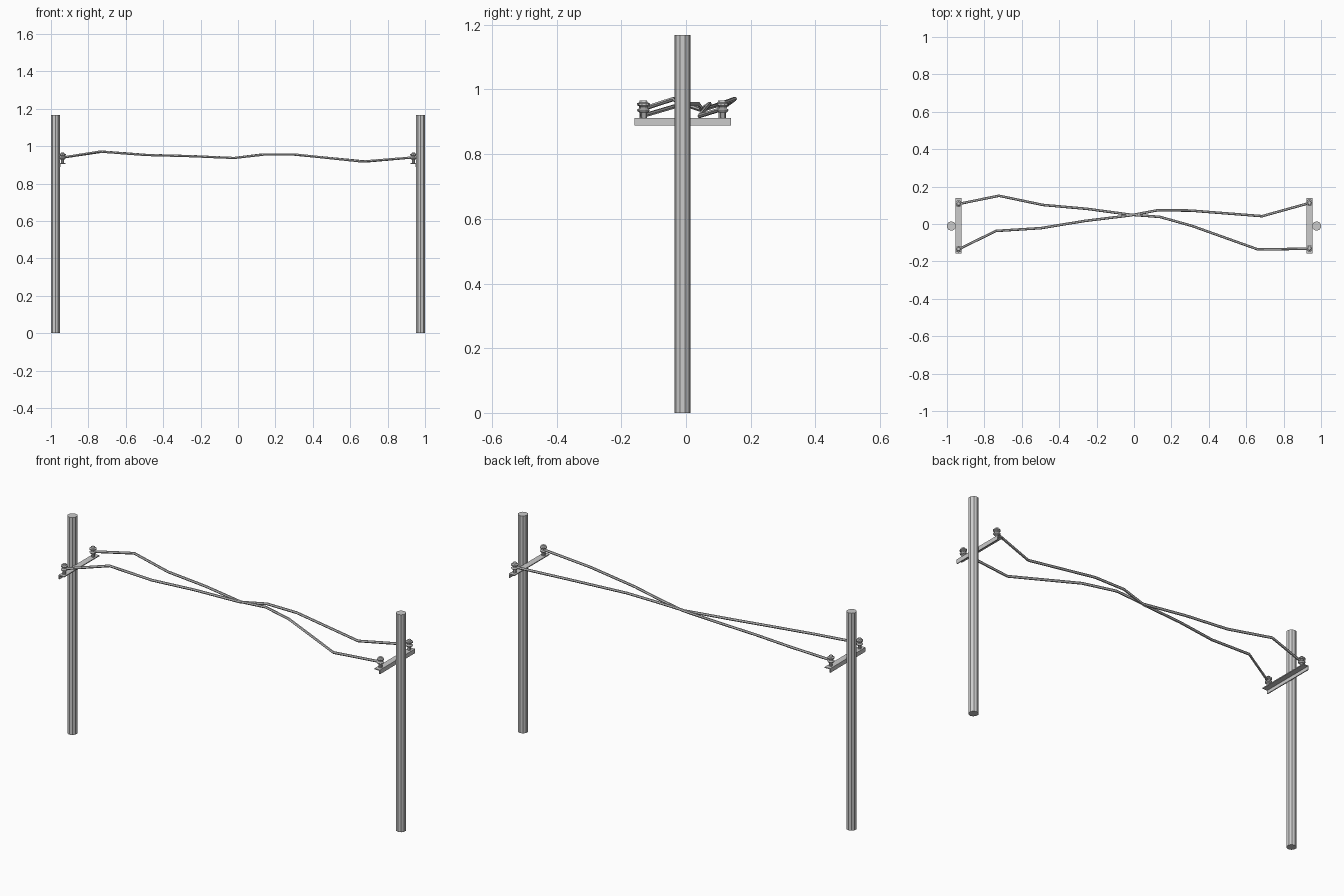
import bpy, bmesh
from math import cos, sin, tau

if "Cube" in bpy.data.objects:
    bpy.data.objects.remove(bpy.data.objects["Cube"])

ARM_X, ARM_Y, ARM_Z = 0.938, -0.010, 0.911


def make_object(name, bm):
    bmesh.ops.recalc_face_normals(bm, faces=bm.faces)
    mesh = bpy.data.meshes.new(name)
    bm.to_mesh(mesh)
    bm.free()
    ob = bpy.data.objects.new(name, mesh)
    bpy.context.collection.objects.link(ob)
    return ob


def lathe(name, profile, loc, sides):
    """Closed turned solid from (radius, height) pairs, a corner on +y."""
    bm = bmesh.new()
    rings = [[bm.verts.new((r * sin(tau * i / sides), r * cos(tau * i / sides), z))
              for i in range(sides)] for r, z in profile]
    for a, b in zip(rings, rings[1:]):
        for i in range(sides):
            j = (i + 1) % sides
            bm.faces.new((a[i], a[j], b[j], b[i]))
    bm.faces.new(rings[0][::-1])
    bm.faces.new(rings[-1])
    ob = make_object(name, bm)
    ob.location = loc
    return ob


def angle_iron(name, side):
    """L-section arm along y, upright leg against the pole."""
    t = 0.005
    inner, outer = 0.922, 0.955
    section = [(inner, 0), (outer, 0), (outer, -0.023), (outer - t, -0.023),
               (outer - t, -t), (inner, -t)]
    bm = bmesh.new()
    face = bm.faces.new([bm.verts.new((side * x, ARM_Y - 0.149, ARM_Z + z))
                         for x, z in section])
    new = bmesh.ops.extrude_face_region(bm, geom=[face])["geom"]
    bmesh.ops.translate(bm, vec=(0, 0.298, 0),
                        verts=[v for v in new if isinstance(v, bmesh.types.BMVert)])
    return make_object(name, bm)


def wire(name, points):
    cu = bpy.data.curves.new(name, 'CURVE')
    cu.dimensions = '3D'
    cu.bevel_depth = 0.0068
    cu.bevel_resolution = 1
    cu.use_fill_caps = True
    sp = cu.splines.new('POLY')
    sp.points.add(len(points) - 1)
    for p, co in zip(sp.points, points):
        p.co = (*co, 1)
    sp.use_smooth = False
    ob = bpy.data.objects.new(name, cu)
    ob.location = (0, -0.005, -0.003)
    bpy.context.collection.objects.link(ob)


# Stem, two skirts with a wire groove between, and a cap
insulator = [(0.009, -0.002), (0.009, 0.017), (0.015, 0.020), (0.018, 0.026),
             (0.011, 0.031), (0.011, 0.037), (0.018, 0.040), (0.018, 0.046),
             (0.011, 0.049), (0.009, 0.055)]

# Poles, cross arms and insulators at both ends
for label, side, ys in (("left", -1, (-0.134, 0.109)), ("right", 1, (-0.130, 0.114))):
    lathe(label + "_pole", [(0.025, 0), (0.025, 1.168)],
          (side * 0.9765, -0.011, 0), 10)
    angle_iron(label + "_cross_arm", side)
    for where, y in zip(("front", "back"), ys):
        lathe(f"{label}_{where}_insulator", insulator,
              (side * ARM_X, y, ARM_Z), 10)

# Two crossing wires
wire("wire_back_to_front", [
    (-0.94, 0.112, 0.942), (-0.722, 0.156, 0.974), (-0.487, 0.107, 0.956),
    (-0.25, 0.086, 0.950), (-0.02, 0.055, 0.940), (0.139, 0.043, 0.958),
    (0.31, -0.005, 0.958), (0.663, -0.131, 0.921), (0.937, -0.127, 0.943)])
wire("wire_front_to_back", [
    (-0.94, -0.131, 0.942), (-0.738, -0.032, 0.974), (-0.497, -0.017, 0.956),
    (-0.267, 0.021, 0.950), (-0.02, 0.051, 0.940), (0.123, 0.078, 0.958),
    (0.30, 0.077, 0.958), (0.685, 0.047, 0.921), (0.937, 0.117, 0.943)])
